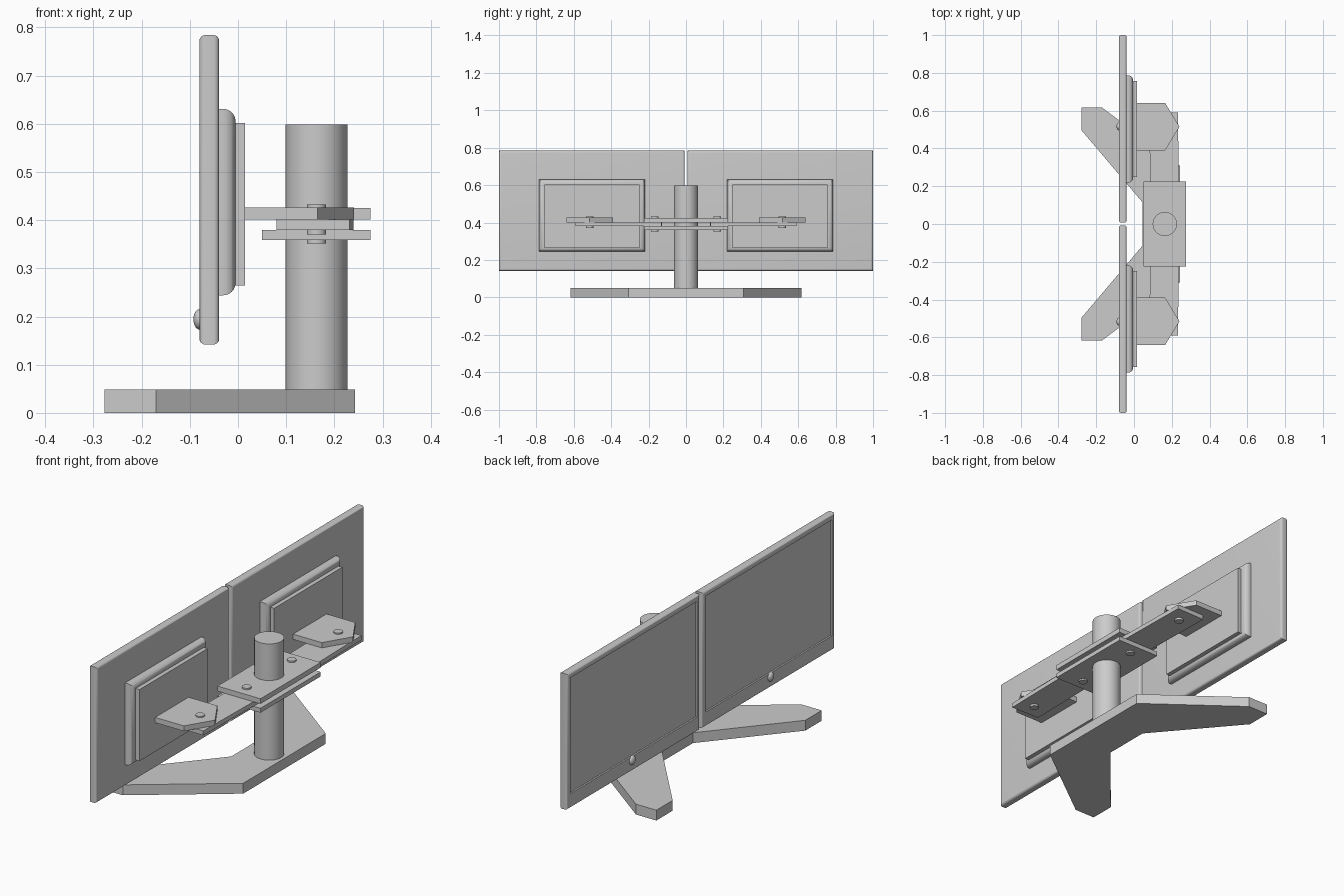
import bpy
import bmesh
import math
from mathutils import Matrix, Vector

cube = bpy.data.objects.get("Cube")
if cube:
    bpy.data.objects.remove(cube, do_unlink=True)

GREY = (0.6, 0.6, 0.6, 1.0)
grey = bpy.data.materials.new("plain_grey")
grey.use_nodes = True
grey.diffuse_color = GREY
grey.node_tree.nodes["Principled BSDF"].inputs["Base Color"].default_value = GREY


def finish(bm, name, smooth=False):
    """Turn a bmesh into a grey object."""
    bmesh.ops.recalc_face_normals(bm, faces=bm.faces)
    mesh = bpy.data.meshes.new(name)
    bm.to_mesh(mesh)
    bm.free()
    mesh.materials.append(grey)
    obj = bpy.data.objects.new(name, mesh)
    bpy.context.collection.objects.link(obj)
    if smooth:
        bpy.ops.object.select_all(action='DESELECT')
        obj.select_set(True)
        bpy.context.view_layer.objects.active = obj
        bpy.ops.object.shade_smooth_by_angle(angle=math.radians(35))
    return obj


def box_mesh(xs, ys, zs):
    """Box from its x, y and z ranges."""
    bm = bmesh.new()
    bmesh.ops.create_cube(bm, size=1)
    ranges = [sorted(r) for r in (xs, ys, zs)]
    for v in bm.verts:
        v.co = Vector([(lo + hi) / 2 + c * (hi - lo)
                       for c, (lo, hi) in zip(v.co, ranges)])
    return bm


def round_rim(bm, x, radius):
    """Round the rim of the box side lying at the given x."""
    rim = [e for e in bm.edges if all(abs(v.co.x - x) < 1e-5 for v in e.verts)]
    bmesh.ops.bevel(bm, geom=rim, offset=radius, segments=6, profile=0.5,
                    affect='EDGES')


def cylinder(name, x, y, z0, z1, radius, sides):
    bm = bmesh.new()
    bmesh.ops.create_cone(bm, cap_ends=True, segments=sides, radius1=radius,
                          radius2=radius, depth=z1 - z0,
                          matrix=Matrix.Translation((x, y, (z0 + z1) / 2)))
    return finish(bm, name, True)


def slab(name, outline, z0, z1):
    """Flat plate extruded upward from an outline."""
    bm = bmesh.new()
    face = bm.faces.new([bm.verts.new((x, y, z0)) for x, y in outline])
    top = bmesh.ops.extrude_face_region(bm, geom=[face])
    verts = [g for g in top["geom"] if isinstance(g, bmesh.types.BMVert)]
    bmesh.ops.translate(bm, verts=verts, vec=(0, 0, z1 - z0))
    return finish(bm, name)


# Stand: splayed foot, pole and the two clamp plates
POLE_X = 0.163
half = [(0.045, 0.115), (-0.277, 0.495), (-0.277, 0.617), (-0.17, 0.617),
        (0.243, 0.308)]
slab("base", half + [(x, -y) for x, y in reversed(half)], 0, 0.049)
cylinder("pole", POLE_X, 0, 0.045, 0.598, 0.064, 64)
for name, z0, z1 in (("lower_clamp_plate", 0.359, 0.38),
                     ("upper_clamp_plate", 0.401, 0.425)):
    finish(box_mesh((0.05, 0.275), (-0.225, 0.225), (z0, z1)), name)

# Each side: screen, rear housing, mount, bracket, arm and bolts
for side, word, shift in ((1, "left", 0.01), (-1, "right", -0.01)):
    # Screen with rounded rims and a sunken display
    bm = box_mesh((-0.08, -0.039), (side * 0.008, side), (0.142, 0.784))
    round_rim(bm, -0.08, 0.012)
    round_rim(bm, -0.039, 0.012)
    display = min(bm.faces, key=lambda f: (round(f.calc_center_median().x, 4),
                                           -f.calc_area()))
    bmesh.ops.inset_individual(bm, faces=[display], thickness=0.018)
    for v in display.verts:
        if v.co.z < 0.4:
            v.co.z += 0.045
    bmesh.ops.inset_individual(bm, faces=[display], thickness=0.003,
                               depth=-0.005)
    finish(bm, word + "_monitor", True)

    # Domed power button
    bm = bmesh.new()
    bmesh.ops.create_uvsphere(bm, u_segments=24, v_segments=12, radius=0.021)
    for v in bm.verts:
        v.co = Vector((v.co.x * 0.6 - 0.08, v.co.y + side * 0.517,
                       v.co.z + 0.194))
    finish(bm, word + "_power_button", True)

    # Rear housing and mounting plate
    mid = side * 0.503
    bm = box_mesh((-0.041, -0.005), (mid - 0.284, mid + 0.284), (0.244, 0.631))
    round_rim(bm, -0.005, 0.026)
    finish(bm, word + "_rear_housing", True)
    finish(box_mesh((-0.007, 0.015), (mid - 0.254, mid + 0.254),
                    (0.264, 0.602)), word + "_mount_plate")

    # Pointed bracket
    tip = side * 0.503 + shift * 1.2
    slab(word + "_bracket",
         [(0.013, tip - 0.125), (0.165, tip - 0.125), (0.241, tip),
          (0.165, tip + 0.125), (0.013, tip + 0.125)], 0.401, 0.426)

    # Swing arm, turned slightly about the inner bolt
    pivot = Vector((POLE_X, side * 0.168, 0))
    bm = box_mesh((0.087, 0.239), (side * 0.13, side * 0.573 + shift * 1.6),
                  (0.38, 0.401))
    bmesh.ops.rotate(bm, verts=bm.verts, cent=pivot,
                     matrix=Matrix.Rotation(side * math.radians(1), 3, 'Z'))
    finish(bm, word + "_arm")

    # Bolts
    cylinder(word + "_inner_bolt", POLE_X, pivot.y, 0.352, 0.432, 0.02, 24)
    cylinder(word + "_outer_bolt", POLE_X, tip, 0.37, 0.432, 0.02, 24)
